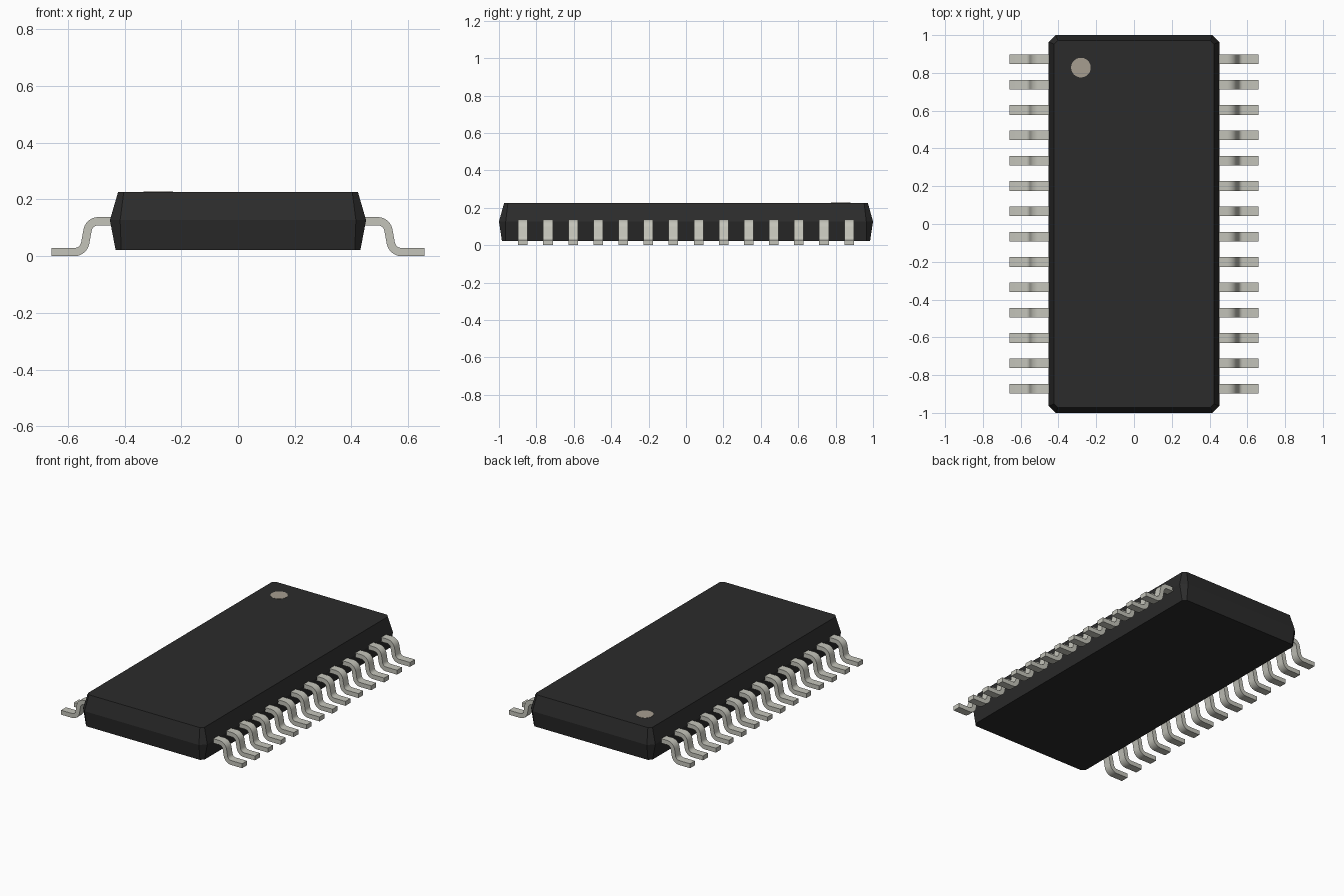
import bpy, bmesh
from math import sin, cos, radians

if "Cube" in bpy.data.objects:
    bpy.data.objects.remove(bpy.data.objects["Cube"])


def add_object(name, bm, color):
    bmesh.ops.recalc_face_normals(bm, faces=bm.faces)
    mesh = bpy.data.meshes.new(name)
    bm.to_mesh(mesh)
    bm.free()
    obj = bpy.data.objects.new(name, mesh)
    bpy.context.collection.objects.link(obj)
    mat = bpy.data.materials.new(name + "_material")
    mat.diffuse_color = (*color, 1)
    mat.use_nodes = True
    mat.node_tree.nodes["Principled BSDF"].inputs["Base Color"].default_value = mat.diffuse_color
    mesh.materials.append(mat)
    return obj


def chamfered_rect(hx, hy, c):
    return [(hx, hy - c), (hx - c, hy), (c - hx, hy), (-hx, hy - c),
            (-hx, c - hy), (c - hx, -hy), (hx - c, -hy), (hx, c - hy)]


def arc(cx, cz, r, a0, a1, n=7):
    angles = [radians(a0 + (a1 - a0) * i / (n - 1)) for i in range(n)]
    return [(cx + r * cos(a), cz + r * sin(a)) for a in angles]


# Package body: chamfered slab, widest at the parting line
TOP = 0.227
bm = bmesh.new()
rings = []
for z, hx, hy, c in [(0.022, 0.432, 0.984, 0.02),
                     (0.127, 0.452, 1.0, 0.036),
                     (TOP, 0.423, 0.972, 0.02)]:
    rings.append([bm.verts.new((x, y, z)) for x, y in chamfered_rect(hx, hy, c)])
for lo, hi in zip(rings, rings[1:]):
    for i in range(8):
        j = (i + 1) % 8
        bm.faces.new((lo[i], lo[j], hi[j], hi[i]))
bm.faces.new(rings[0][::-1])
bm.faces.new(rings[-1])
add_object("package_body", bm, (0.024, 0.024, 0.024))

# Pin one marker: thin disc on the top face
bm = bmesh.new()
bmesh.ops.create_cone(bm, cap_ends=True, segments=32, radius1=0.052,
                      radius2=0.052, depth=0.004)
bmesh.ops.translate(bm, verts=bm.verts, vec=(-0.281, 0.828, TOP - 0.001))
add_object("pin_one_marker", bm, (0.38, 0.34, 0.28))

# Gull-wing leads: one S-bent strip, arrayed along y and mirrored across x
COUNT, Y_FIRST, WIDTH = 14, 0.872, 0.051
PITCH = 2 * Y_FIRST / (COUNT - 1)
R_OUT, R_IN, TILT = 0.053, 0.024, 11
upper = ([(0.42, 0.138)] + arc(0.493, 0.085, R_OUT, 90, TILT)
         + arc(0.577, 0.053, R_IN, 180 + TILT, 270) + [(0.658, 0.029)])
lower = ([(0.42, 0.109)] + arc(0.493, 0.085, R_IN, 90, TILT)
         + arc(0.577, 0.053, R_OUT, 180 + TILT, 270) + [(0.658, 0.0)])
bm = bmesh.new()
y0, y1 = Y_FIRST - WIDTH / 2, Y_FIRST + WIDTH / 2
sections = [[bm.verts.new(p) for p in ((ux, y0, uz), (ux, y1, uz),
                                       (lx, y1, lz), (lx, y0, lz))]
            for (ux, uz), (lx, lz) in zip(upper, lower)]
for a, b in zip(sections, sections[1:]):
    for i in range(4):
        j = (i + 1) % 4
        bm.faces.new((a[i], a[j], b[j], b[i]))
bm.faces.new(sections[0])
bm.faces.new(sections[-1][::-1])
leads = add_object("leads", bm, (0.55, 0.55, 0.49))
bpy.context.view_layer.objects.active = leads
leads.select_set(True)
bpy.ops.object.shade_smooth_by_angle(angle=radians(35))

array = leads.modifiers.new("row", 'ARRAY')
array.count = COUNT
array.use_relative_offset = False
array.use_constant_offset = True
array.constant_offset_displace = (0, -PITCH, 0)
mirror = leads.modifiers.new("both_sides", 'MIRROR')
mirror.use_axis = (True, False, False)
